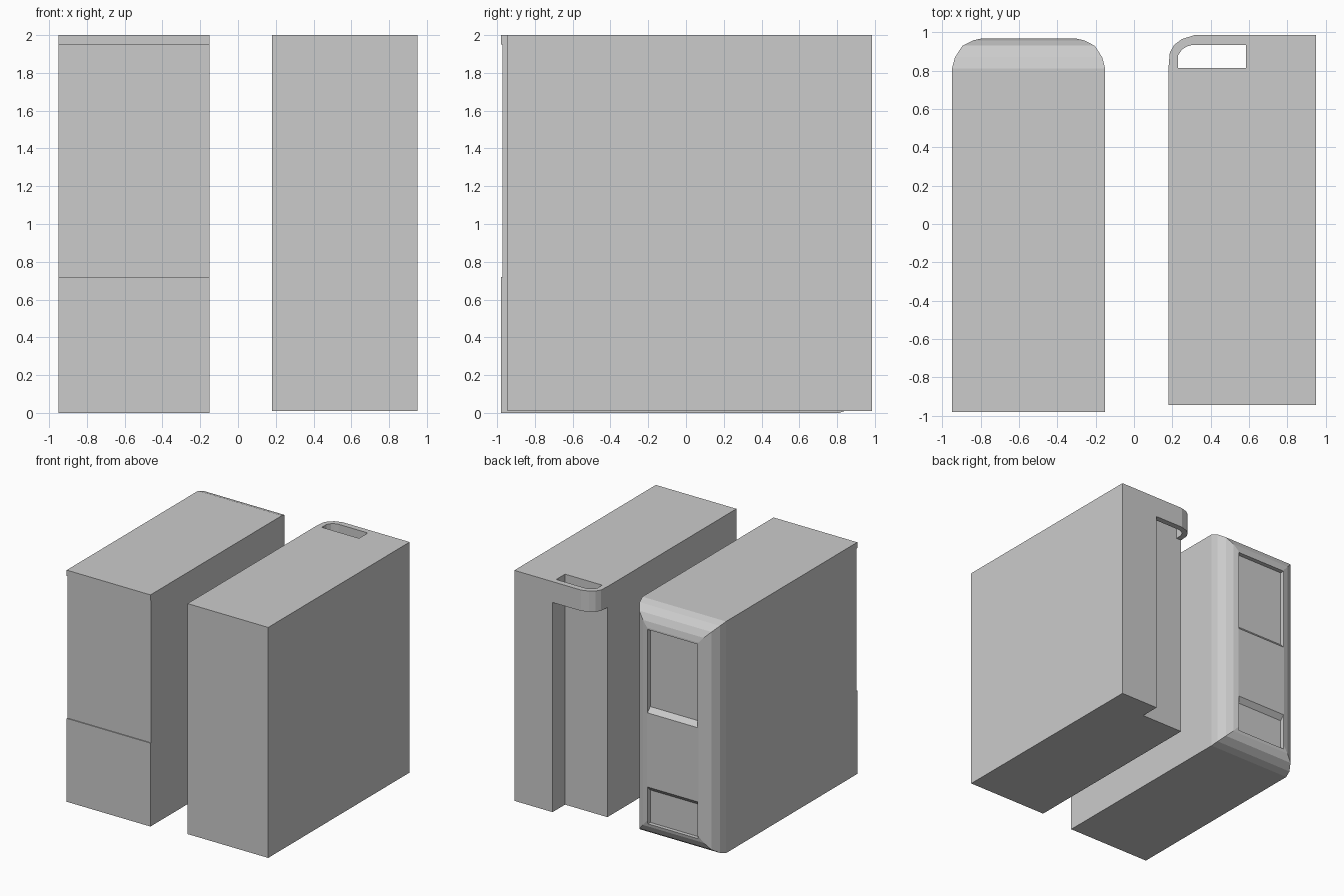
import bpy, bmesh
from mathutils import Vector

if "Cube" in bpy.data.objects:
    bpy.data.objects.remove(bpy.data.objects["Cube"])


def finish(name, bm):
    bmesh.ops.recalc_face_normals(bm, faces=bm.faces)
    me = bpy.data.meshes.new(name)
    bm.to_mesh(me)
    bm.free()
    ob = bpy.data.objects.new(name, me)
    bpy.context.collection.objects.link(ob)
    return ob


def prism(name, outline, direction):
    """Extrude a flat 3D outline along a direction."""
    bm = bmesh.new()
    face = bm.faces.new([bm.verts.new(p) for p in outline])
    ext = bmesh.ops.extrude_face_region(bm, geom=[face])
    verts = [g for g in ext["geom"] if isinstance(g, bmesh.types.BMVert)]
    bmesh.ops.translate(bm, verts=verts, vec=Vector(direction))
    return finish(name, bm)


def cut(target, name, profile, x0, x1):
    """Cut a (y, z) profile swept from x0 to x1 out of the target."""
    tool = prism(name, [(x0, y, z) for y, z in profile], (x1 - x0, 0, 0))
    tool.hide_render = True
    tool.hide_set(True)
    mod = target.modifiers.new(name, "BOOLEAN")
    mod.operation = "DIFFERENCE"
    mod.solver = "EXACT"
    mod.object = tool


# Left tower: rectangular rings shrinking towards the rounded back
rings = [(-0.98, 0, 0), (0.81, 0, 0), (0.87, 0.016, 0.02), (0.93, 0.055, 0.06),
         (0.958, 0.11, 0.115), (0.968, 0.155, 0.165)]
bm = bmesh.new()
loops = []
for y, ix, iz in rings:
    a, b = -0.95 + ix, -0.15 - ix
    loops.append([bm.verts.new(p) for p in
                  ((a, y, iz), (b, y, iz), (b, y, 2 - iz), (a, y, 2 - iz))])
for p, q in zip(loops, loops[1:]):
    for i in range(4):
        j = (i + 1) % 4
        bm.faces.new((p[i], p[j], q[j], q[i]))
bm.faces.new(loops[0])
bm.faces.new(loops[-1])
left = finish("left_tower", bm)

# Back windows with one sloped lip each, and the shallow front panel
cut(left, "upper_window_cutter",
    [(1.0, 1.82), (0.93, 1.82), (0.93, 1.14), (0.968, 1.10), (1.0, 1.066)], -0.79, -0.31)
cut(left, "lower_window_cutter",
    [(1.0, 0.14), (0.93, 0.14), (0.93, 0.42), (0.968, 0.46), (1.0, 0.494)], -0.79, -0.31)
cut(left, "front_panel_cutter",
    [(-1.05, 0.72), (-0.972, 0.72), (-0.972, 1.95), (-1.05, 1.95)], -1.05, -0.05)

# Right tower: notched block below the handle, handle outline on top
F, B, N = -0.945, 0.985, 0.815
L, R, X = 0.18, 0.95, 0.585
prism("right_tower", [(L, F, 0.01), (R, F, 0.01), (R, B, 0.01),
                      (X, B, 0.01), (X, N, 0.01), (L, N, 0.01)], (0, 0, 1.99))

# Handle: curved strip bridging the notch at the top corner
outer = [(L, N), (0.187, 0.895), (0.21, 0.935), (0.25, 0.965), (0.315, B), (X, B)]
inner = [(0.23, N), (0.23, 0.88), (0.25, 0.91), (0.275, 0.926), (0.305, 0.935), (X, 0.935)]
prism("handle", [(x, y, 1.82) for x, y in outer + inner[::-1]], (0, 0, 0.18))
